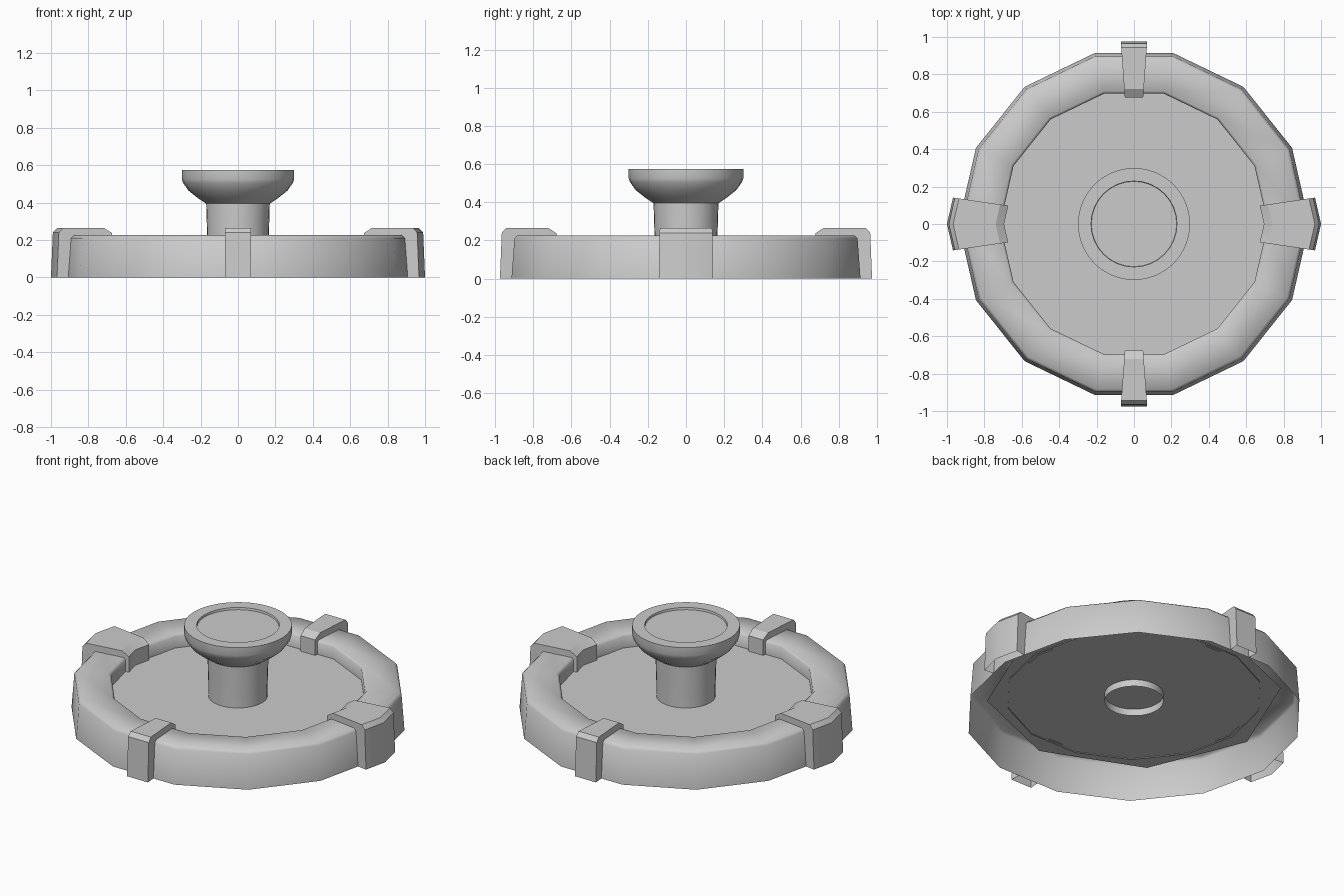
import bpy, bmesh
from math import cos, sin, pi, radians

if "Cube" in bpy.data.objects:
    bpy.data.objects.remove(bpy.data.objects["Cube"])

SIDES = 14
STEP = 2 * pi / SIDES


def poly_scale(a):
    # Distance to the edge of a unit 14-gon (corner on +x) at angle a
    return cos(STEP / 2) / cos(a % STEP - STEP / 2)


def make_object(name, bm, angle):
    bmesh.ops.recalc_face_normals(bm, faces=bm.faces)
    mesh = bpy.data.meshes.new(name)
    bm.to_mesh(mesh)
    bm.free()
    ob = bpy.data.objects.new(name, mesh)
    bpy.context.collection.objects.link(ob)
    bpy.ops.object.select_all(action='DESELECT')
    ob.select_set(True)
    bpy.context.view_layer.objects.active = ob
    bpy.ops.object.shade_smooth_by_angle(angle=radians(angle))
    return ob


def sweep(bm, profile, angles, closed, scale=lambda a: 1.0):
    # Sweep an (r, z) profile around z through the given angles
    rows = [[bm.verts.new((r * scale(a) * cos(a), r * scale(a) * sin(a), z))
             for r, z in profile] for a in angles]
    n = len(rows)
    for i in range(n if closed else n - 1):
        a, b = rows[i], rows[(i + 1) % n]
        for j in range(len(profile) - 1):
            bm.faces.new((a[j], b[j], b[j + 1], a[j + 1]))
    return rows


# Faceted outer ring, open underneath
ring_profile = [(.938, 0), (.922, .21), (.907, .226),
                (.728, .226), (.715, .213), (.715, .136)]
bm = bmesh.new()
sweep(bm, ring_profile, [i * STEP for i in range(SIDES)], True)
make_object("outer_ring", bm, 50)

# Four clamps: slices of a larger ring profile with side walls down to the ring
clamp_profile = [(1.0, 0), (.99, .24), (.967, .265),
                 (.74, .265), (.695, .237), (.695, .136)]


def clamp(name, centre, half):
    bm = bmesh.new()
    angles = [centre - half, centre, centre + half]
    rows = sweep(bm, clamp_profile, angles, False, poly_scale)
    for a, row in ((angles[0], rows[0]), (angles[2], rows[2])):
        s = poly_scale(a)
        inner = [bm.verts.new((r * s * cos(a), r * s * sin(a), z)) for r, z in ring_profile]
        for j in range(len(row) - 1):
            bm.faces.new((row[j], row[j + 1], inner[j + 1], inner[j]))
    make_object(name, bm, 30)


for i, side in enumerate(("right", "back", "left", "front")):
    clamp(side + "_clamp", i * pi / 2, radians(8.3 if i % 2 == 0 else 4.15))

# Floor plate, hidden edge tucked under the ring
bm = bmesh.new()
bmesh.ops.create_circle(bm, cap_ends=True, segments=8, radius=.82)
bmesh.ops.translate(bm, verts=bm.verts, vec=(0, 0, .142))
make_object("floor_plate", bm, 30)

# Flared central knob with a shallow dished top and an open stem
knob_profile = [(.165, .10), (.165, .22), (.17, .395), (.215, .425), (.265, .465),
                (.293, .505), (.30, .525), (.30, .575), (.23, .575), (.228, .562)]
bm = bmesh.new()
rows = sweep(bm, knob_profile, [i * 2 * pi / 32 for i in range(32)], True)
bm.faces.new([row[-1] for row in rows])
make_object("knob", bm, 40)
